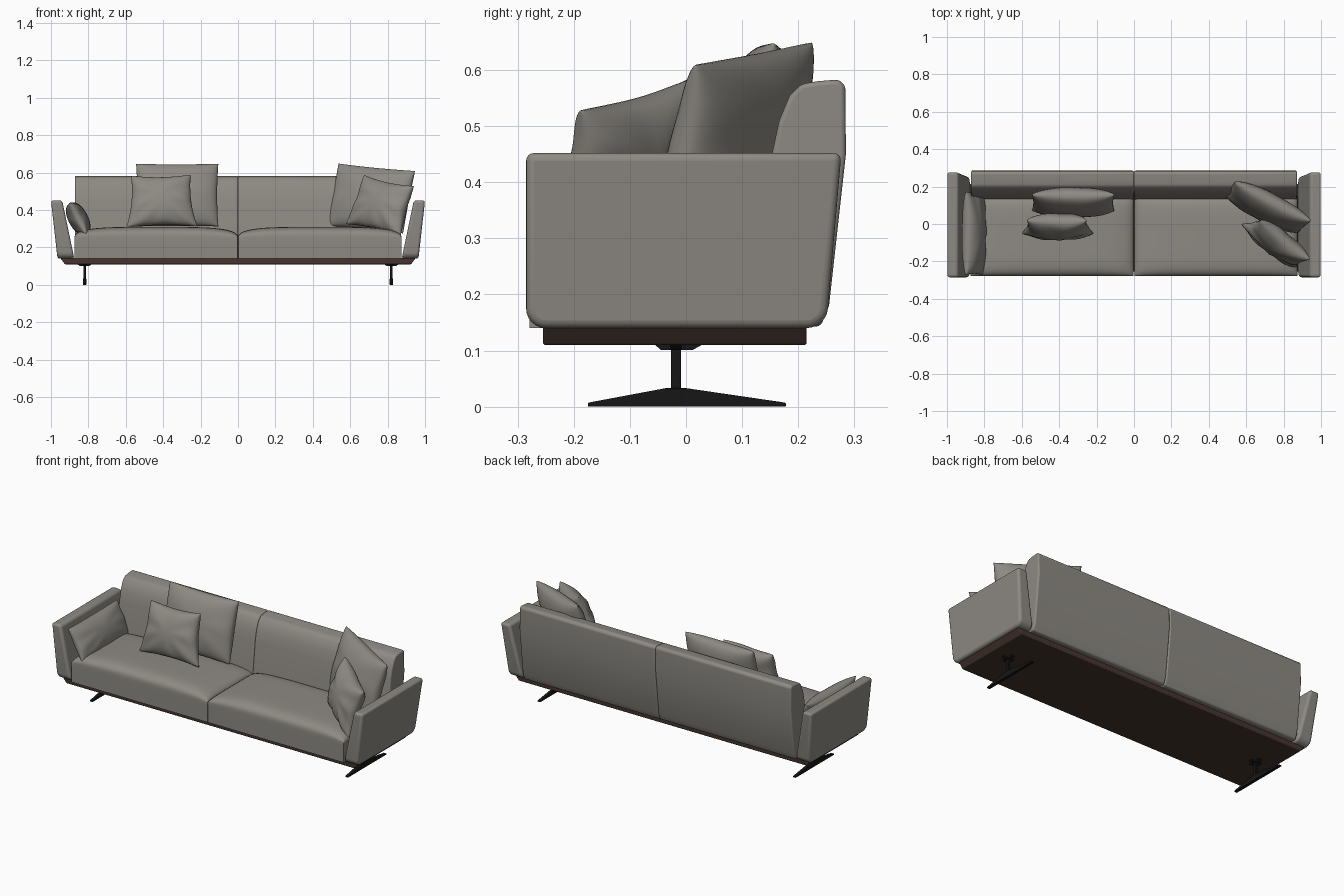
import bpy, bmesh, math
from mathutils import Vector

cube = bpy.data.objects.get("Cube")
if cube:
    bpy.data.objects.remove(cube, do_unlink=True)


def material(name, rgb):
    m = bpy.data.materials.new(name)
    m.use_nodes = True
    m.diffuse_color = (*rgb, 1)
    m.node_tree.nodes["Principled BSDF"].inputs["Base Color"].default_value = (*rgb, 1)
    return m


FABRIC = material("warm grey fabric", (0.27, 0.255, 0.23))
WOOD = material("dark brown wood", (0.06, 0.036, 0.027))
METAL = material("black metal", (0.008, 0.008, 0.008))


def finish(name, bm, mat, bevel=0, segments=3, angle=40):
    bmesh.ops.recalc_face_normals(bm, faces=bm.faces)
    mesh = bpy.data.meshes.new(name)
    bm.to_mesh(mesh)
    bm.free()
    mesh.materials.append(mat)
    ob = bpy.data.objects.new(name, mesh)
    bpy.context.scene.collection.objects.link(ob)
    if bevel:
        mod = ob.modifiers.new("soft edges", "BEVEL")
        mod.width, mod.segments = bevel, segments
        mod.limit_method, mod.angle_limit = "ANGLE", math.radians(35)
    bpy.ops.object.select_all(action="DESELECT")
    ob.select_set(True)
    bpy.context.view_layer.objects.active = ob
    bpy.ops.object.shade_smooth_by_angle(angle=math.radians(angle))
    return ob


def tapered_box(low, high):
    """Each end is (x0, x1, y0, y1, z)."""
    bm = bmesh.new()
    bmesh.ops.create_cube(bm, size=2)
    for v in bm.verts:
        e = high if v.co.z > 0 else low
        v.co = (e[1] if v.co.x > 0 else e[0], e[3] if v.co.y > 0 else e[2], e[4])
    return bm


def extruded(profile, x0, x1):
    """Sweep a (y, z) outline along x."""
    bm = bmesh.new()
    face = bm.faces.new([bm.verts.new((x0, y, z)) for y, z in profile])
    new = bmesh.ops.extrude_face_region(bm, geom=[face])["geom"]
    bmesh.ops.translate(bm, verts=[g for g in new if isinstance(g, bmesh.types.BMVert)],
                        vec=(x1 - x0, 0, 0))
    return bm


def sheet(bm, n, shape):
    """Grid over -1..1, denser toward its rim, placed by shape(u, v)."""
    ease = [math.sin(math.pi / 2 * (2 * i / n - 1)) for i in range(n + 1)]
    rows = [[bm.verts.new(shape(u, v)) for u in ease] for v in ease]
    for a, b in zip(rows, rows[1:]):
        for i in range(n):
            bm.faces.new((a[i], a[i + 1], b[i + 1], b[i]))


def pillow(name, centre, size, turn, taper=0.0, pinch=0.06, crease=0.0):
    """Stuffed cushion: width along x, thickness along y, height along z."""
    w, t, h = (s / 2 for s in size)
    bm = bmesh.new()
    for side in (-1, 1):
        def shape(u, v):
            rim = (1 - u * u) * (1 - v * v)
            puff = max(rim, 0) ** 0.42
            fold = crease * math.sin(7 * math.atan2(v, u) + side + 3 * u) * rim ** 0.5 * (u * u + v * v) \
                if rim > 0 else 0
            x = u * w * (1 - pinch * (1 - v * v)) * (1 - taper * v)
            z = v * h * (1 - pinch * (1 - u * u))
            return Vector((x, side * (t * puff + fold), z))
        sheet(bm, 28, shape)
    bmesh.ops.remove_doubles(bm, verts=bm.verts, dist=0.0001)
    ob = finish(name, bm, FABRIC, angle=75)
    ob.location = centre
    ob.rotation_euler = [math.radians(a) for a in turn]


# Wooden plinth
finish("base_plinth", tapered_box((-0.925, 0.925, -0.255, 0.215, 0.11),
                                  (-0.95, 0.95, -0.255, 0.215, 0.143)), WOOD, 0.004)

# Arms, leaning slightly outward with rounded lower corners
for side, label in ((1, "left"), (-1, "right")):
    bm = tapered_box((0.875, 0.965, -0.285, 0.25, 0.14), (0.94, 1.0, -0.285, 0.277, 0.452))
    low = [e for e in bm.edges if all(v.co.z < 0.2 for v in e.verts)
           and abs(e.verts[0].co.y - e.verts[1].co.y) < 0.01]
    bmesh.ops.bevel(bm, geom=low, offset=0.035, segments=6, profile=0.5, affect="EDGES")
    for v in bm.verts:
        v.co.x *= side
    finish(label + "_arm", bm, FABRIC, 0.014, 4)

# Backrest halves meeting at a centre seam
back = [(0.12, 0.14), (0.13, 0.25), (0.153, 0.45), (0.166, 0.51), (0.185, 0.555), (0.205, 0.575),
        (0.235, 0.58), (0.272, 0.583), (0.284, 0.572), (0.285, 0.45), (0.255, 0.18), (0.24, 0.143)]
for side, label in ((1, "left"), (-1, "right")):
    finish(label + "_backrest", extruded(back, 0.0, side * 0.872), FABRIC, 0.008, 3)

# Seat cushions, crowned on top with straight skirts
for side, label in ((1, "left"), (-1, "right")):
    def crown(u, v):
        puff = max((1 - abs(u) ** 4) * (1 - abs(v) ** 6), 0) ** 0.4
        return Vector((side * 0.438 + u * 0.436, -0.065 + v * 0.214, 0.255 + 0.055 * puff))
    bm = bmesh.new()
    sheet(bm, 32, crown)
    for drop, flare in ((0.02, 0.0), (0.095, 0.0)):
        rim = [e for e in bm.edges if e.is_boundary]
        new = bmesh.ops.extrude_edge_only(bm, edges=rim)["geom"]
        for v in (g for g in new if isinstance(g, bmesh.types.BMVert)):
            v.co.z -= drop
    bmesh.ops.holes_fill(bm, edges=[e for e in bm.edges if e.is_boundary], sides=0)
    finish(label + "_seat_cushion", bm, FABRIC, angle=60)

# Loose cushions
pillow("large_right_pillow", (-0.325, 0.115, 0.48), (0.44, 0.14, 0.345), (-14, 0, 0),
       pinch=0.03, crease=0.004)
pillow("small_right_pillow", (-0.41, -0.015, 0.448), (0.35, 0.13, 0.285), (-14, -1, 0),
       taper=0.09, pinch=0.09, crease=0.008)
pillow("large_left_pillow", (0.71, 0.09, 0.462), (0.46, 0.14, 0.345), (-14, 5, -27),
       pinch=0.03, crease=0.004)
pillow("small_left_pillow", (0.765, -0.1, 0.425), (0.36, 0.13, 0.28), (-16, 10, -38),
       taper=0.05, pinch=0.09, crease=0.01)
pillow("arm_bolster", (-0.855, -0.05, 0.355), (0.445, 0.105, 0.19), (-28, 0, 90),
       pinch=0.03, crease=0.004)

# Pedestal feet
foot = [(-0.175, 0), (0.178, 0), (0.178, 0.007), (0.0, 0.033), (-0.036, 0.033), (-0.175, 0.007)]
for side, label in ((1, "left"), (-1, "right")):
    x = side * 0.82
    finish(label + "_foot", extruded(foot, x - 0.009, x + 0.009), METAL, 0.002, 2)
    finish(label + "_post", tapered_box((x - 0.007, x + 0.007, -0.027, -0.009, 0.025),
                                        (x - 0.007, x + 0.007, -0.027, -0.009, 0.108)), METAL, 0.003)
    finish(label + "_mount_long", tapered_box((x - 0.01, x + 0.01, -0.045, 0.012, 0.101),
                                              (x - 0.01, x + 0.01, -0.056, 0.03, 0.111)), METAL)
    finish(label + "_mount_cross", tapered_box((x - 0.025, x + 0.025, -0.028, -0.008, 0.101),
                                               (x - 0.04, x + 0.04, -0.028, -0.008, 0.111)), METAL)
